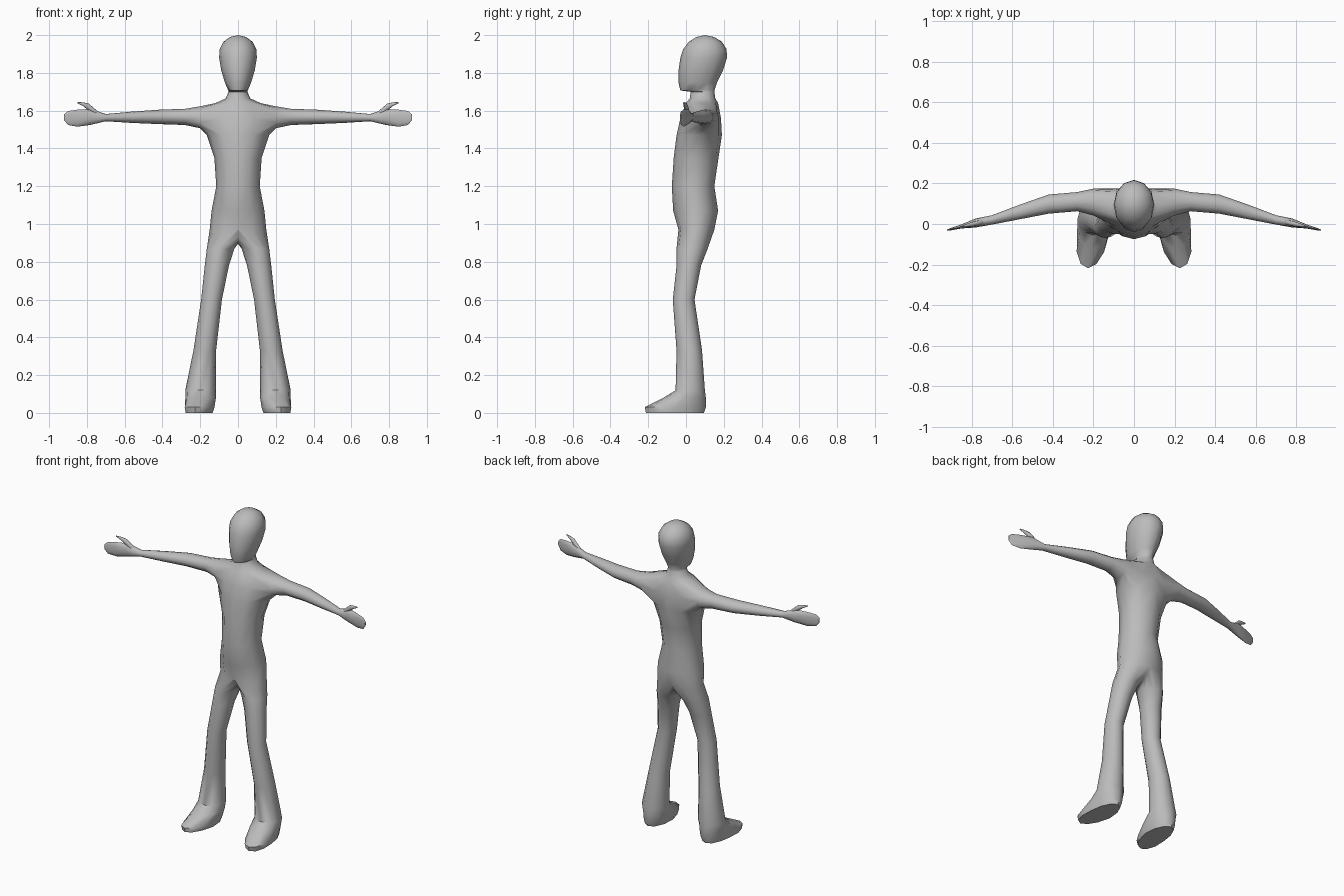
import bpy
import bmesh
from math import sin, cos, pi, radians

old = bpy.data.objects.get("Cube")
if old:
    bpy.data.objects.remove(old, do_unlink=True)

grey = bpy.data.materials.new("plain_grey")
grey.use_nodes = True
colour = (0.5, 0.5, 0.5, 1)
grey.diffuse_color = colour
grey.node_tree.nodes["Principled BSDF"].inputs["Base Color"].default_value = colour

STEP = pi / 6  # twelve sides on every tube


def level_ring(bm, z, cx, half, front, back, count, splay=0.0):
    """Horizontal ring that starts at the front and runs around the left side."""
    cy, d = (front + back) / 2, (back - front) / 2
    ring = []
    for j in range(count):
        y = cy - d * cos(j * STEP)
        x = cx + half * sin(j * STEP) + splay * max(0, -0.04 - y)
        if cx == 0 and j in (0, 6):
            x = 0
        ring.append(bm.verts.new((x, y, z)))
    return ring


def arm_ring(bm, x, cy, cz, ry, rz):
    """Upright ring that starts at the lower front edge."""
    angles = [(k - 5) * STEP for k in range(12)]
    return [bm.verts.new((x, cy + ry * cos(a), cz + rz * sin(a))) for a in angles]


def bridge(bm, a, b):
    for j in range(12):
        k = (j + 1) % 12
        bm.faces.new((a[j], a[k], b[k], b[j]))


def tube(bm, rings):
    for a, b in zip(rings, rings[1:]):
        bridge(bm, a, b)
    bm.faces.new(rings[-1])


def finish(bm, name):
    bmesh.ops.recalc_face_normals(bm, faces=bm.faces[:])
    mesh = bpy.data.meshes.new(name)
    bm.to_mesh(mesh)
    bm.free()
    mesh.materials.append(grey)
    obj = bpy.data.objects.new(name, mesh)
    bpy.context.collection.objects.link(obj)
    mirror = obj.modifiers.new("mirror", 'MIRROR')
    mirror.use_clip = True
    bpy.ops.object.select_all(action='DESELECT')
    obj.select_set(True)
    bpy.context.view_layer.objects.active = obj
    bpy.ops.object.shade_smooth_by_angle(angle=radians(50))


# Torso, neck and head: height, half width, front, back
trunk = [
    (0.97, 0.150, -0.04, 0.15), (1.07, 0.140, -0.068, 0.17),
    (1.20, 0.115, -0.075, 0.15), (1.35, 0.125, -0.065, 0.172),
    (1.47, 0.165, -0.05, 0.19), (1.56, 0.170, -0.03, 0.185),
    (1.64, 0.120, 0.0, 0.17), (1.665, 0.065, 0.02, 0.155),
    (1.70, 0.050, 0.025, 0.15), (1.707, 0.052, -0.03, 0.15),
    (1.75, 0.070, -0.04, 0.165), (1.81, 0.088, -0.04, 0.195),
    (1.88, 0.100, -0.03, 0.217), (1.925, 0.097, -0.015, 0.215),
    (1.965, 0.077, 0.015, 0.19), (1.99, 0.043, 0.055, 0.15),
]
bm = bmesh.new()
rows = [level_ring(bm, z, 0, w, f, b, 7) for z, w, f, b in trunk]
for i in range(len(rows) - 1):
    for j in range(6):
        if i in (4, 5) and 1 <= j <= 4:
            continue  # shoulder opening
        a, b = rows[i], rows[i + 1]
        bm.faces.new((a[j], a[j + 1], b[j + 1], b[j]))
crown = bm.verts.new((0, 0.10, 2.0))
for j in range(6):
    bm.faces.new((rows[-1][j], rows[-1][j + 1], crown))

# Arm and flat hand, grown from the shoulder opening
low, mid, top = rows[4:7]
shoulder = low[1:6] + [mid[5]] + top[5:0:-1] + [mid[1]]
arm = [
    (0.20, 0.108, 1.565, 0.066, 0.058), (0.28, 0.110, 1.567, 0.047, 0.043),
    (0.42, 0.098, 1.567, 0.047, 0.038), (0.56, 0.060, 1.565, 0.036, 0.030),
    (0.70, 0.020, 1.563, 0.023, 0.019), (0.78, 0.005, 1.567, 0.022, 0.042),
    (0.85, -0.012, 1.560, 0.010, 0.045), (0.90, -0.025, 1.561, 0.006, 0.037),
    (0.92, -0.030, 1.565, 0.003, 0.016),
]
tube(bm, [shoulder] + [arm_ring(bm, *r) for r in arm])

# Crotch seam, then leg and foot: height, centre, half width, front, back, splay
seam = []
for k in range(1, 6):
    t = k / 6
    seam.append(bm.verts.new((0, 0.15 - 0.19 * t, 0.97 - 0.075 * sin(pi * t))))
leg = [
    (0.87, 0.092, 0.073, -0.050, 0.115, 0), (0.78, 0.112, 0.064, -0.050, 0.080, 0),
    (0.60, 0.140, 0.055, -0.070, 0.045, 0), (0.33, 0.176, 0.060, -0.050, 0.085, 0),
    (0.12, 0.198, 0.081, -0.055, 0.100, 0), (0.08, 0.198, 0.081, -0.120, 0.105, 0.1),
    (0.03, 0.200, 0.078, -0.218, 0.105, 0.15), (0.0, 0.202, 0.070, -0.212, 0.095, 0.15),
]
legs = [level_ring(bm, z, c, w, f, b, 12, s) for z, c, w, f, b, s in leg]
tube(bm, [rows[0] + seam] + legs)
finish(bm, "body")

# Thumb
bm = bmesh.new()
thumb = [
    (0.74, 0.010, 1.578, 0.012, 0.016), (0.79, 0.000, 1.619, 0.012, 0.018),
    (0.82, -0.006, 1.634, 0.008, 0.010), (0.85, -0.012, 1.643, 0.003, 0.003),
]
tube(bm, [arm_ring(bm, *r) for r in thumb])
finish(bm, "thumbs")
